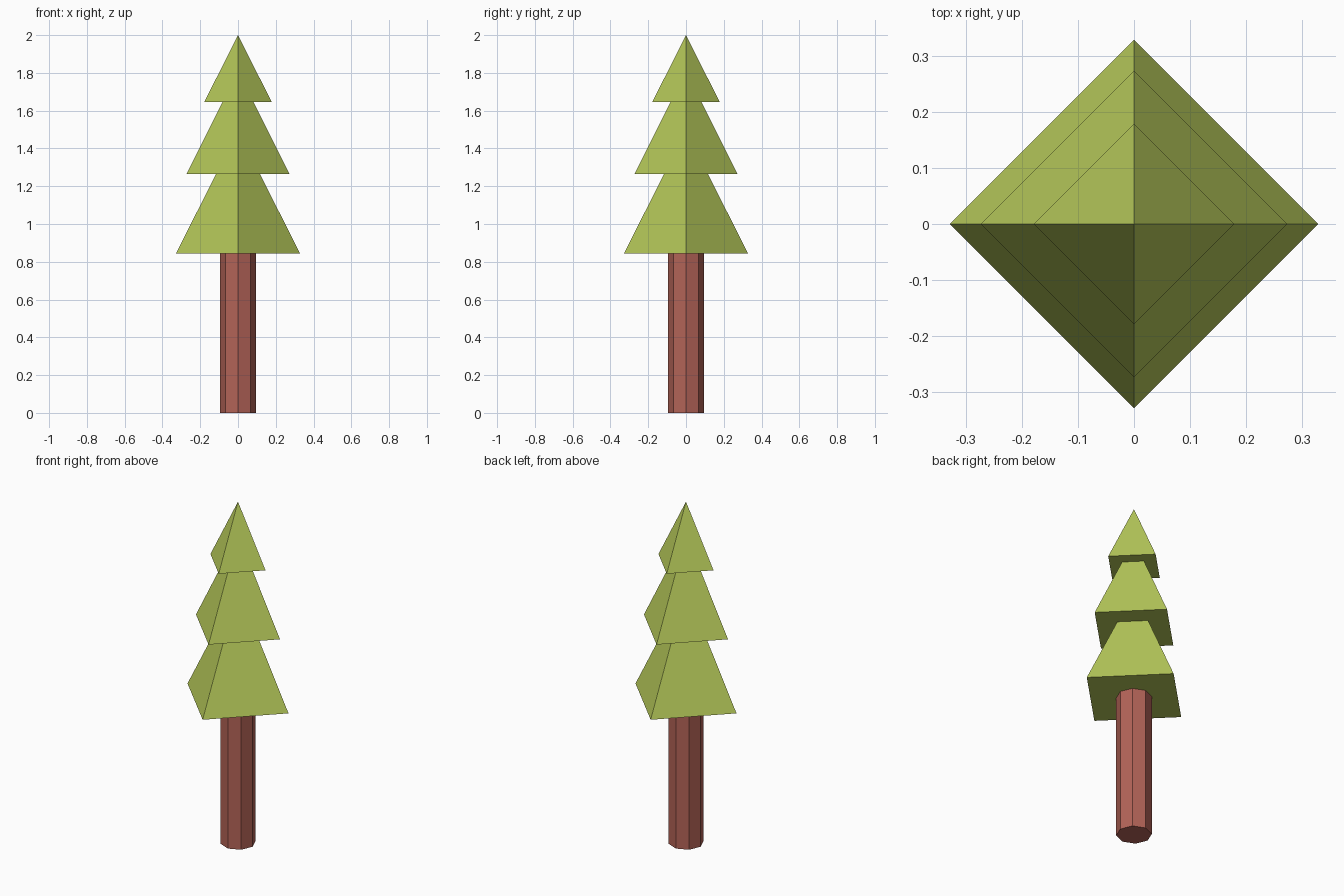
import bpy
import math

if "Cube" in bpy.data.objects:
    bpy.data.objects.remove(bpy.data.objects["Cube"])


def material(name, rgb):
    """Flat colour from sRGB 0-255 values."""
    m = bpy.data.materials.new(name)
    lin = [((c / 255 + 0.055) / 1.055) ** 2.4 for c in rgb]
    m.diffuse_color = (*lin, 1)
    m.use_nodes = True
    m.node_tree.nodes["Principled BSDF"].inputs["Base Color"].default_value = m.diffuse_color
    return m


def prism(name, sides, r_bottom, r_top, z0, z1, mat):
    """Regular prism or pyramid with corners on the x and y axes."""
    bpy.ops.mesh.primitive_cone_add(
        vertices=sides, radius1=r_bottom, radius2=r_top,
        depth=z1 - z0, location=(0, 0, (z0 + z1) / 2))
    ob = bpy.context.object
    ob.name = name
    ob.data.materials.append(mat)
    return ob


green = material("leaf green", (180, 199, 89))
brown = material("bark brown", (179, 99, 87))

# Octagonal trunk
prism("trunk", 8, 0.095, 0.095, 0, 0.86, brown)

# Three stacked four-sided foliage tiers: base radius, base height, tip height
tiers = [("lower_foliage", 0.328, 0.845, 1.495),
         ("middle_foliage", 0.273, 1.265, 1.81),
         ("top_foliage", 0.179, 1.645, 2.0)]
for name, radius, base, tip in tiers:
    prism(name, 4, radius, 0, base, tip, green)
